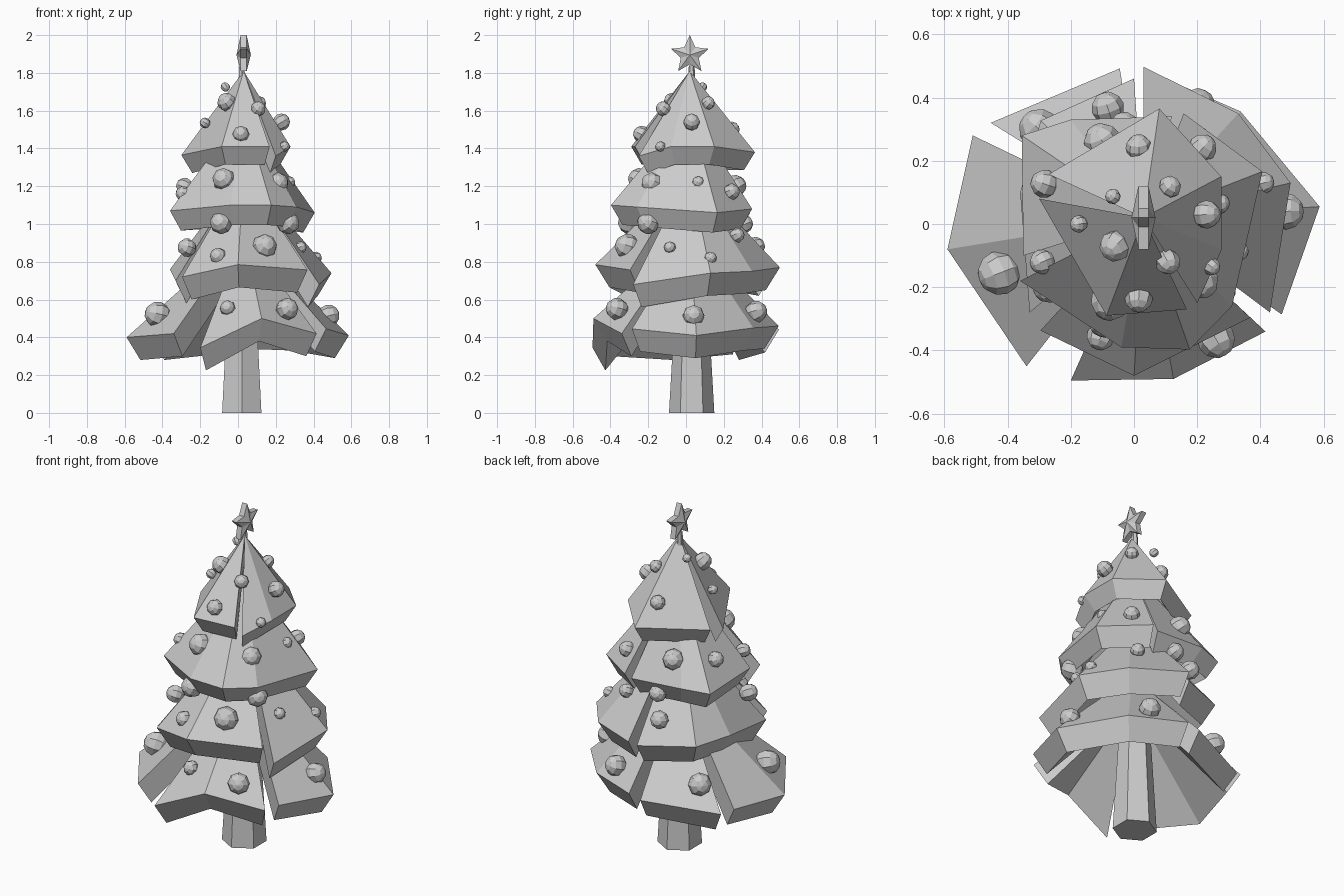
import bpy, bmesh
from math import pi, sin, cos
from mathutils import Vector

cube = bpy.data.objects.get("Cube")
if cube:
    bpy.data.objects.remove(cube)

grey = bpy.data.materials.new("plain_grey")
grey.use_nodes = True
GREY = (0.6, 0.6, 0.6, 1)
grey.diffuse_color = GREY
grey.node_tree.nodes["Principled BSDF"].inputs["Base Color"].default_value = GREY

AXIS = Vector((0.03, 0.02, 0))


def finish(name, bm):
    bmesh.ops.recalc_face_normals(bm, faces=bm.faces)
    mesh = bpy.data.meshes.new(name)
    bm.to_mesh(mesh)
    bm.free()
    mesh.materials.append(grey)
    obj = bpy.data.objects.new(name, mesh)
    bpy.context.collection.objects.link(obj)
    return obj


def bough(name, rim, apex, drop):
    """Thick folded slab: a fan from the apex out to the rim, with square-cut edges."""
    bm = bmesh.new()
    closed = rim[0] == rim[-1]
    points = rim[:-1] if closed else rim
    top, low = [], []
    for p in points:
        p = Vector(p)
        out = Vector((p.x - AXIS.x, p.y - AXIS.y, 0)).normalized()
        top.append(bm.verts.new(p))
        low.append(bm.verts.new(p - out * drop * 0.62 - Vector((0, 0, drop))))
    a = bm.verts.new(AXIS + Vector((0, 0, apex)))
    b = bm.verts.new(AXIS + Vector((0, 0, apex - drop * 1.4)))
    n = len(points)
    for i in range(n if closed else n - 1):
        j = (i + 1) % n
        bm.faces.new((a, top[i], top[j]))
        bm.faces.new((b, low[j], low[i]))
        bm.faces.new((top[i], low[i], low[j], top[j]))
    if not closed:
        for i in (0, n - 1):
            bm.faces.new((a, top[i], low[i], b))
    return finish(name, bm)


# Boughs, tier by tier from the ground up
TIERS = {
    "bottom": (0.95, 0.12, [
        [(-.51, .28, .43), (-.59, -.08, .40), (-.34, -.45, .42)],
        [(-.20, -.495, .345), (.125, -.49, .50), (.416, -.34, .42)],
        [(.467, -.286, .445), (.587, .055, .41), (.337, .356, .45), (.03, .49, .46)],
        [(-.045, .492, .44), (-.453, .32, .40)]]),
    "lower": (1.28, 0.12, [
        [(-.296, -.337, .72), (0, -.48, .785), (.368, -.296, .757)],
        [(.43, -.28, .68), (.495, .13, .74), (.33, .35, .75), (.03, .497, .77)],
        [(.0, .46, .74), (-.295, .327, .76), (-.36, .1, .76), (-.33, -.28, .70)]]),
    "upper": (1.6, 0.105, [
        [(-.36, -.18, 1.07), (-.04, -.39, 1.10), (.176, -.397, 1.10),
         (.31, -.26, 1.09), (.406, .166, 1.06), (.157, .35, 1.08)],
        [(.12, .34, 1.06), (-.2, .33, 1.08), (-.355, .28, 1.07), (-.35, -.1, 1.08)]]),
    "top": (1.81, 0.095, [
        [(-.3, .08, 1.365), (-.087, -.29, 1.41), (.167, -.27, 1.41)],
        [(.2, -.25, 1.36), (.278, -.08, 1.41), (.276, .15, 1.41),
         (.08, .365, 1.38), (-.27, .157, 1.38)]]),
}
for tier, (apex, drop, pieces) in TIERS.items():
    for k, rim in enumerate(pieces):
        bough(f"{tier}_bough_{k + 1}", rim, apex, drop)

# Tapered six-sided trunk
bm = bmesh.new()
bmesh.ops.create_cone(bm, cap_ends=True, segments=6, radius1=0.12, radius2=0.015, depth=1.84)
bmesh.ops.translate(bm, verts=bm.verts, vec=(0.02, 0.03, 0.92))
finish("trunk", bm)

# Faceted star facing sideways
bm = bmesh.new()
hub = Vector((0.03, 0.02, 1.895))
sides = []
for s in (-1, 1):
    ring = []
    for i in range(10):
        r = 0.105 if i % 2 == 0 else 0.05
        t = i * pi / 5
        ring.append(bm.verts.new(hub + Vector((s * 0.016, r * sin(t), r * cos(t)))))
    centre = bm.verts.new(hub + Vector((s * 0.038, 0, 0)))
    for i in range(10):
        bm.faces.new((centre, ring[i], ring[(i + 1) % 10]))
    sides.append(ring)
for i in range(10):
    j = (i + 1) % 10
    bm.faces.new((sides[0][i], sides[0][j], sides[1][j], sides[1][i]))
finish("star", bm)

# Baubles: x, y, z, radius
BAUBLES = [
    (-.06, -.07, 1.645, .05), (.107, -.12, 1.61, .04), (.015, -.235, 1.475, .045),
    (.23, .03, 1.54, .045), (-.175, 0, 1.535, .028), (.245, -.135, 1.41, .028),
    (.113, .117, 1.64, .036), (.015, .242, 1.50, .042), (-.067, .087, 1.725, .025),
    (-.075, -.245, 1.235, .062), (-.29, -.12, 1.16, .04), (.21, -.18, 1.215, .058),
    (.27, .065, 1.22, .033), (-.283, .127, 1.2, .045), (-.1, .26, 1.2, .06),
    (.217, .24, 1.17, .045), (-.09, -.3, 1.005, .06), (.265, -.2, 1.005, .06),
    (-.27, -.2, .875, .05), (-.105, -.355, .83, .045), (.14, -.31, .88, .068),
    (.33, -.085, .875, .033), (.41, .13, .82, .034), (.2, .27, .94, .04),
    (-.083, .367, .88, .052), (-.03, .305, 1.0, .05), (-.425, -.155, .52, .07),
    (-.055, -.36, .555, .042), (.26, -.365, .55, .06), (.48, .04, .515, .058),
    (.2, .37, .535, .06), (-.3, .3, .53, .065)]
for k, (x, y, z, r) in enumerate(BAUBLES):
    bm = bmesh.new()
    bmesh.ops.create_uvsphere(bm, u_segments=8, v_segments=6, radius=r)
    out = Vector((x - AXIS.x, y - AXIS.y, 0.12))
    bmesh.ops.rotate(bm, verts=bm.verts, matrix=out.to_track_quat('Z', 'Y').to_matrix())
    bmesh.ops.translate(bm, verts=bm.verts, vec=(x, y, z))
    finish(f"bauble_{k + 1}", bm)
